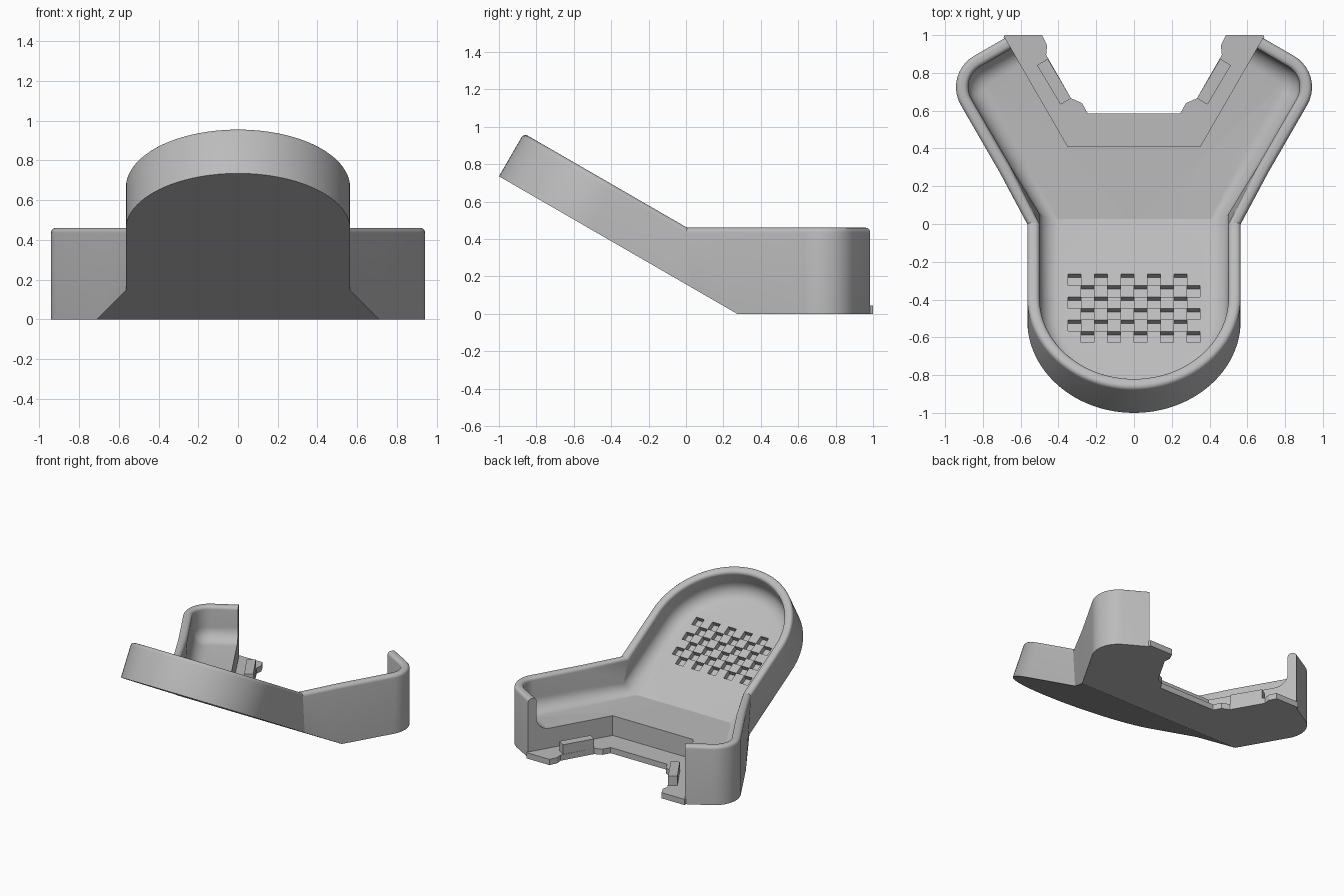
import bpy, bmesh, math
from mathutils import Vector

cube = bpy.data.objects.get("Cube")
if cube:
    bpy.data.objects.remove(cube, do_unlink=True)

grey = bpy.data.materials.new("plain_grey")
grey.use_nodes = True
grey.diffuse_color = (0.5, 0.5, 0.5, 1)
grey.node_tree.nodes["Principled BSDF"].inputs["Base Color"].default_value = grey.diffuse_color

TILT = math.radians(30)
COS, SIN, TAN = math.cos(TILT), math.sin(TILT), math.tan(TILT)
HALF_W, TIP_Z, NECK_Y = 0.565, 0.735, 0.02
RIM, FLOOR = 0.46, 0.2                # rear wall and floor heights
CHUTE_RIM, CHUTE_FLOOR = 0.265, 0.05  # heights square to the chute
KNEE_Y = TIP_Z / TAN - 1              # where the sloped underside meets the ground


def make_object(name, bm):
    bmesh.ops.recalc_face_normals(bm, faces=bm.faces)
    mesh = bpy.data.meshes.new(name)
    bm.to_mesh(mesh)
    bm.free()
    mesh.materials.append(grey)
    obj = bpy.data.objects.new(name, mesh)
    bpy.context.collection.objects.link(obj)
    return obj


def mirror_x(bm):
    bmesh.ops.mirror(bm, geom=bm.verts[:] + bm.edges[:] + bm.faces[:],
                     axis='X', merge_dist=0.0005)


def arc(cx, cy, r, a0, a1, n):
    angles = [math.radians(a0 + (a1 - a0) * i / n) for i in range(n + 1)]
    return [(cx + r * math.cos(a), cy + r * math.sin(a)) for a in angles]


def wall_profile(rim, floor):
    """Inset and height: outer foot, rounded rim, inner fillet."""
    r, thick, fillet = 0.025, 0.065, 0.1
    return ([(0, 0)] + arc(r, rim - r, r, 180, 90, 5)
            + arc(thick - r, rim - r, r, 90, 0, 5)
            + arc(thick + fillet, floor + fillet, fillet, 180, 270, 8))


def chute_point(x, s, h):
    """Slope coordinates: s runs down from the tip, h is square to the slope."""
    return Vector((x, -1 + s * COS + h * SIN, TIP_Z - s * SIN + h * COS))


def under_z(y):
    return max(0, TIP_Z - (y + 1) * TAN)


# Plan of one arm: outer side, rounded corner, end, inner cut
along = Vector((0.5, math.sqrt(0.75)))
across = Vector((along.y, -along.x))
notch = Vector((0.35, 0.41))
neck = Vector((HALF_W, NECK_Y))
end = notch + along * ((0.985 - notch.y) / along.y)
width = (neck - end).dot(across)
radius = 0.19
centre = end + across * (width - radius) - along * radius
plan = [(end, -along)]
for i in range(11):
    a = math.radians(60 - 9 * i)
    out = Vector((math.cos(a), math.sin(a)))
    plan.append((centre + out * radius, -out))
plan.append((neck + along * ((KNEE_Y - NECK_Y) / along.y), -across))
knee = len(plan) - 1

# Half tray: columns of the wall profile along the plan
rear, chute = wall_profile(RIM, FLOOR), wall_profile(CHUTE_RIM, CHUTE_FLOOR)
columns = []
for base, inward in plan:
    col = []
    for i, (d, z) in enumerate(rear):
        p = base + inward * d
        col.append(Vector((p.x, p.y, under_z(p.y) if i == 0 else z)))
    columns.append(col)

bend = len(columns)
col = [Vector((HALF_W, NECK_Y, under_z(NECK_Y)))]
for (d, z), (_, h) in zip(rear[1:], chute[1:]):
    col.append(Vector((HALF_W - d, (TIP_Z + h / COS - z) / TAN - 1, z)))
columns.append(col)

STEPS = 24
for i in range(STEPS + 1):
    a = math.pi / 2 * i / STEPS
    columns.append([chute_point((HALF_W - d) * math.cos(a),
                                HALF_W - (HALF_W - d) * math.sin(a), h)
                    for d, h in chute])

bm = bmesh.new()
grid = [[bm.verts.new(p) for p in col] for col in columns]
for a, b in zip(grid, grid[1:]):
    for i in range(len(a) - 1):
        bm.faces.new((a[i], b[i], b[i + 1], a[i + 1]))

top_notch = bm.verts.new((notch.x, notch.y, FLOOR))
low_notch = bm.verts.new((notch.x, notch.y, 0))
top_mid = bm.verts.new((0, notch.y, FLOOR))
low_mid = bm.verts.new((0, notch.y, 0))
bend_mid = bm.verts.new((0, columns[bend][-1].y, FLOOR))
knee_mid = bm.verts.new((0, KNEE_Y, 0))
inner = [c[-1] for c in grid]
foot = [c[0] for c in grid]
bm.faces.new(grid[0] + [top_notch, low_notch])                     # arm end
bm.faces.new((top_notch, top_mid, low_mid, low_notch))             # rear step
bm.faces.new(inner[:bend + 1] + [bend_mid, top_mid, top_notch])    # rear floor
bm.faces.new(inner[bend:] + [bend_mid])                            # chute floor
bm.faces.new(foot[:knee + 1] + [knee_mid, low_mid, low_notch])     # flat base
bm.faces.new(foot[knee:] + [knee_mid])                             # sloped base
mirror_x(bm)
tray = make_object("tray", bm)

# Checkerboard of shallow square pockets in the chute floor
CELL, DEPTH = 0.07, 0.038
bm = bmesh.new()
for row in range(6):
    for k in range(5):
        x = -5 * CELL + (2 * k + row % 2) * CELL + CELL / 2
        s = 0.82 - (row + 0.5) * CELL
        half = CELL * 0.49
        cell = [bm.verts.new(chute_point(x + sx * half, s + sy * half, h))
                for h in (CHUTE_FLOOR - DEPTH, CHUTE_FLOOR + 0.03)
                for sx, sy in ((-1, -1), (1, -1), (1, 1), (-1, 1))]
        bm.faces.new(cell[:4])
        bm.faces.new(cell[4:])
        for i in range(4):
            j = (i + 1) % 4
            bm.faces.new((cell[i], cell[j], cell[j + 4], cell[i + 4]))
cutter = make_object("pocket_cutter", bm)
cutter.hide_render = True

cut = tray.modifiers.new("pockets", 'BOOLEAN')
cut.operation, cut.solver, cut.object = 'DIFFERENCE', 'EXACT', cutter
bpy.ops.object.select_all(action='DESELECT')
tray.select_set(True)
bpy.context.view_layer.objects.active = tray
bpy.ops.object.modifier_apply(modifier=cut.name)
bpy.data.objects.remove(cutter, do_unlink=True)
bpy.ops.object.shade_smooth_by_angle(angle=math.radians(25))


def prism(name, outline, z0, z1):
    """Upright prism from half an outline, mirrored to both sides."""
    bm = bmesh.new()
    face = bm.faces.new([bm.verts.new((x, y, z0)) for x, y in outline])
    new = bmesh.ops.extrude_face_region(bm, geom=[face])["geom"]
    bmesh.ops.translate(bm, vec=(0, 0, z1 - z0),
                        verts=[v for v in new if isinstance(v, bmesh.types.BMVert)])
    # Drop the seam on the centre line so the halves join
    seam = [f for f in bm.faces if all(abs(v.co.x) < 0.0001 for v in f.verts)]
    bmesh.ops.delete(bm, geom=seam, context='FACES')
    mirror_x(bm)
    return make_object(name, bm)


# Thin mounting lip behind the step, with a raised block on each side
prism("mounting_lip", [(0, 0.4), (0, 0.585), (0.245, 0.585), (0.275, 0.64),
                       (0.333, 0.665), (0.465, 0.895), (0.46, 0.945),
                       (0.487, 1), (0.685, 1), (0.69, 0.985), (0.35, 0.4)], 0, 0.045)
prism("lip_blocks", [(0.333, 0.665), (0.389, 0.632), (0.513, 0.84),
                     (0.457, 0.875)], 0.02, 0.12)
